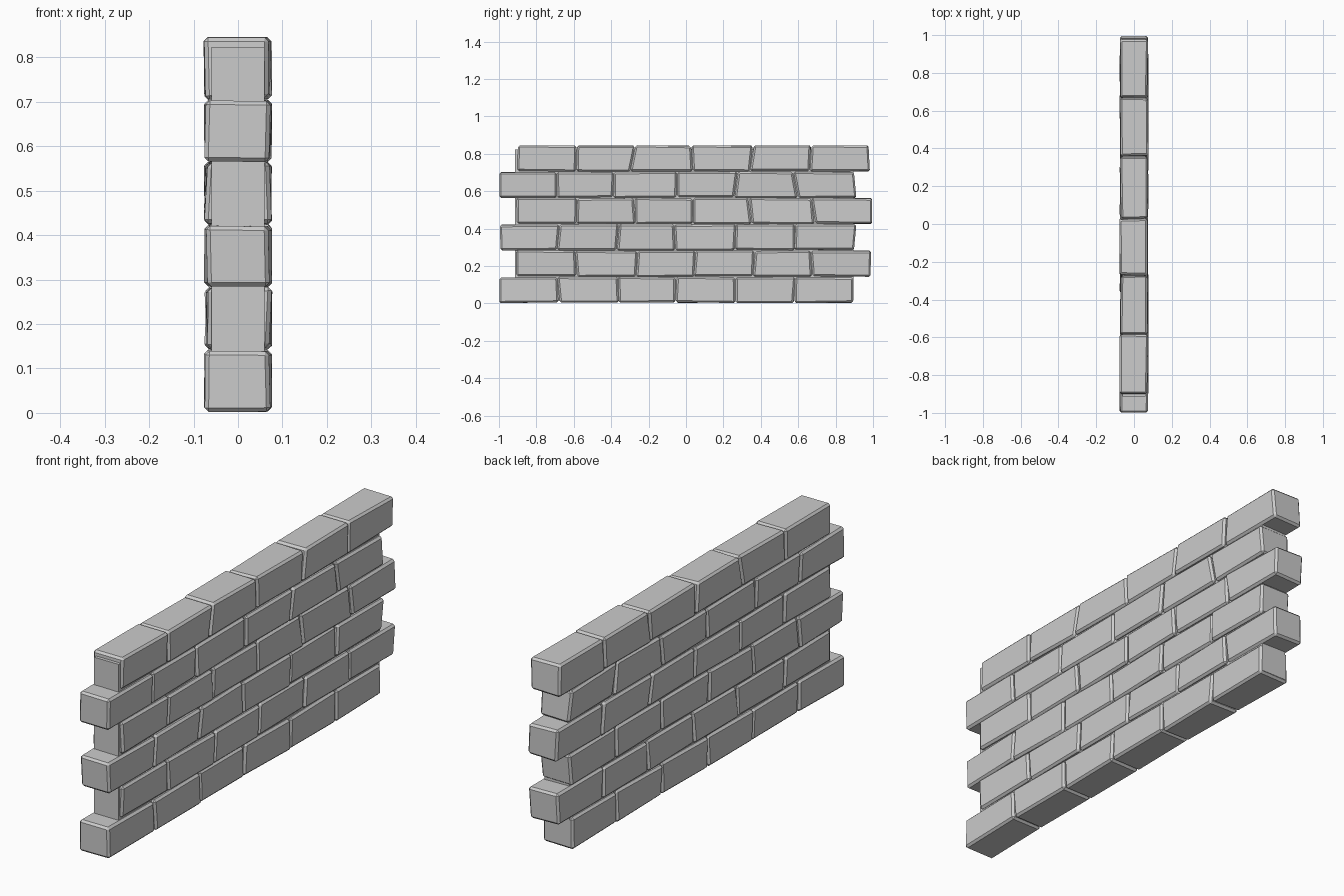
import bpy, bmesh, random
from mathutils import Vector

if "Cube" in bpy.data.objects:
    bpy.data.objects.remove(bpy.data.objects["Cube"])

random.seed(4)
PITCH, HEIGHT, GAP = 0.1405, 0.137, 0.002

# Joint positions along y for each course, bottom to top: (at bottom, at top)
COURSES = [
    [(-1, -1), (-.678, -.688), (-.36, -.363), (-.055, -.052), (.265, .265), (.578, .583), (.895, .895)],
    [(-.908, -.908), (-.585, -.592), (-.268, -.255), (.042, .052), (.358, .368), (.676, .666), (.988, .992)],
    [(-.993, -.998), (-.69, -.677), (-.37, -.36), (-.058, -.062), (.264, .266), (.58, .583), (.9, .913)],
    [(-.905, -.908), (-.585, -.585), (-.272, -.277), (.04, .035), (.353, .335), (.688, .672), (.997, .997)],
    [(-1, -1), (-.69, -.692), (-.388, -.385), (-.05, -.045), (.26, .278), (.6, .572), (.913, .9)],
    [(-.905, -.9), (-.588, -.583), (-.297, -.27), (.038, .028), (.343, .36), (.662, .668), (.985, .978)],
]


def finish(bm, name):
    bmesh.ops.recalc_face_normals(bm, faces=bm.faces)
    mesh = bpy.data.meshes.new(name)
    bm.to_mesh(mesh)
    bm.free()
    ob = bpy.data.objects.new(name, mesh)
    bpy.context.collection.objects.link(ob)
    return ob


def brick(name, row, left, right):
    """Chamfered block with slanted ends and slightly uneven corners."""
    bm = bmesh.new()
    bmesh.ops.create_cube(bm, size=1)
    z0 = 0.004 + row * PITCH
    for v in bm.verts:
        sx, sy, top = (1 if v.co.x > 0 else -1), v.co.y > 0, v.co.z > 0
        y = right[top] - GAP if sy else left[top] + GAP
        if abs(y) < 0.85:
            y += random.uniform(-.003, .003)
        v.co = Vector((sx * 0.0725 + random.uniform(-.005, .005), y,
                       z0 + HEIGHT * top + random.uniform(-.003, .003)))
    bmesh.ops.bevel(bm, geom=bm.edges[:], offset=0.009, segments=1,
                    affect='EDGES', profile=0.5)
    finish(bm, name)


# Bricks, course by course
for r, joints in enumerate(COURSES):
    for i in range(len(joints) - 1):
        brick(f"brick_{r + 1}_{i + 1}", r, joints[i], joints[i + 1])

# Mortar core filling the joints
bm = bmesh.new()
bmesh.ops.create_cube(bm, size=1)
for v in bm.verts:
    v.co = Vector((v.co.x * 0.12, -.913 if v.co.y < 0 else .895,
                   .015 if v.co.z < 0 else .823))
finish(bm, "mortar_core")
